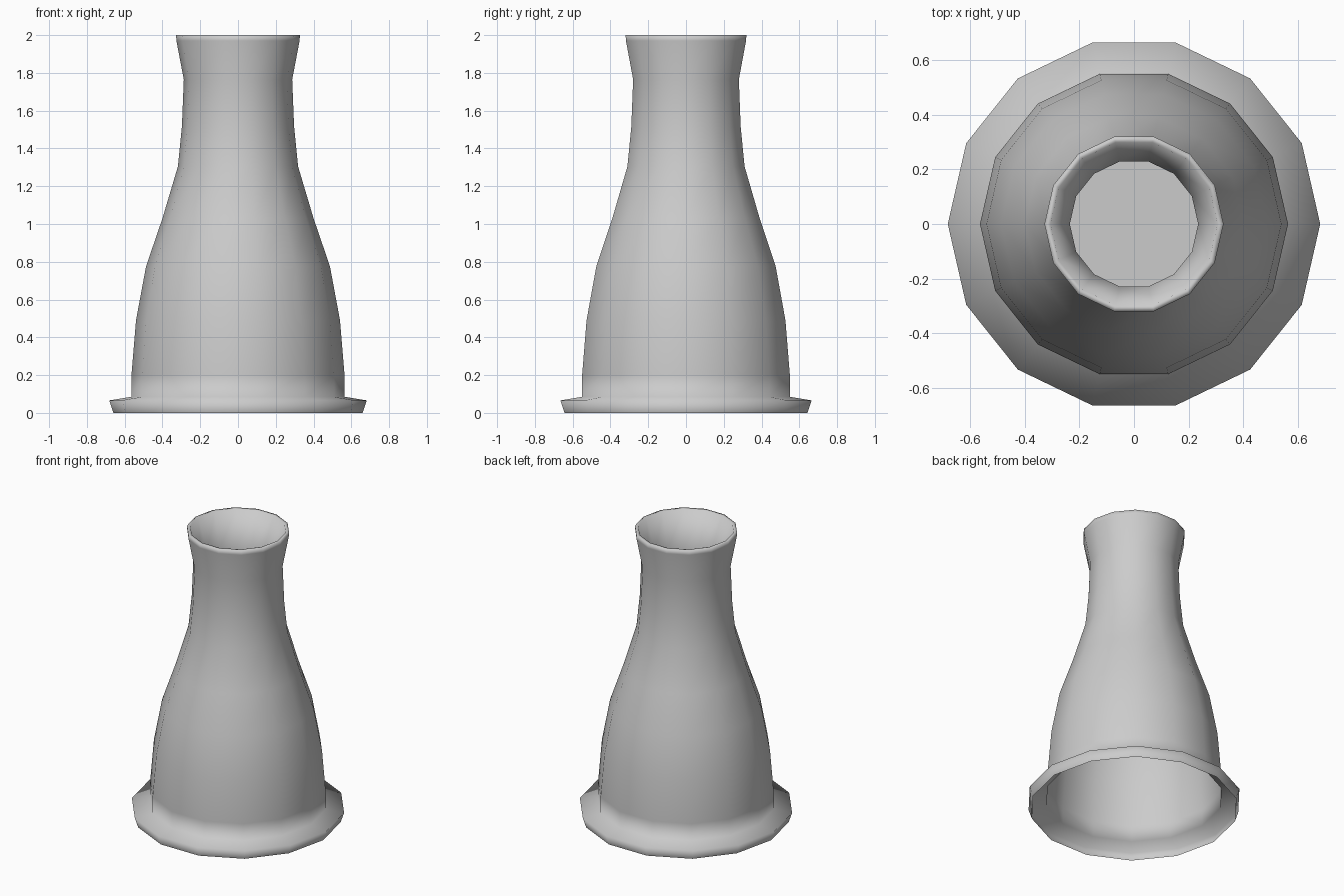
import bpy, bmesh
from math import cos, sin, tau

SIDES = 14

cube = bpy.data.objects.get("Cube")
if cube:
    bpy.data.objects.remove(cube)

grey = bpy.data.materials.new("plain grey")
grey.use_nodes = True
colour = (0.6, 0.6, 0.6, 1)
grey.diffuse_color = colour
grey.node_tree.nodes["Principled BSDF"].inputs["Base Color"].default_value = colour


def ring(bm, radius, z):
    return [bm.verts.new((radius * cos(tau * i / SIDES), radius * sin(tau * i / SIDES), z))
            for i in range(SIDES)]


def finish(name, bm, smooth):
    mesh = bpy.data.meshes.new(name)
    for face in bm.faces:
        face.smooth = smooth
    bm.to_mesh(mesh)
    bm.free()
    mesh.materials.append(grey)
    obj = bpy.data.objects.new(name, mesh)
    bpy.context.collection.objects.link(obj)


def lathe(name, profile):
    bm = bmesh.new()
    rings = [ring(bm, r, z) for r, z in profile]
    for low, high in zip(rings, rings[1:]):
        for i in range(SIDES):
            j = (i + 1) % SIDES
            bm.faces.new((low[i], low[j], high[j], high[i]))
    finish(name, bm, True)


# Thin shell, open below: flange, bell body, flared neck, lip, inner throat
lathe("bottle_shell", [
    (0.66, 0), (0.682, 0.066), (0.565, 0.085),
    (0.564, 0.2), (0.54, 0.49), (0.487, 0.775), (0.4, 1.03),
    (0.318, 1.305), (0.297, 1.515), (0.287, 1.765),
    (0.326, 1.97), (0.328, 2), (0.306, 2),
    (0.235, 1.76), (0.235, 1.6),
])

# Flat plug closing the throat
bm = bmesh.new()
bm.faces.new(ring(bm, 0.235, 1.6))
finish("throat_plug", bm, False)
